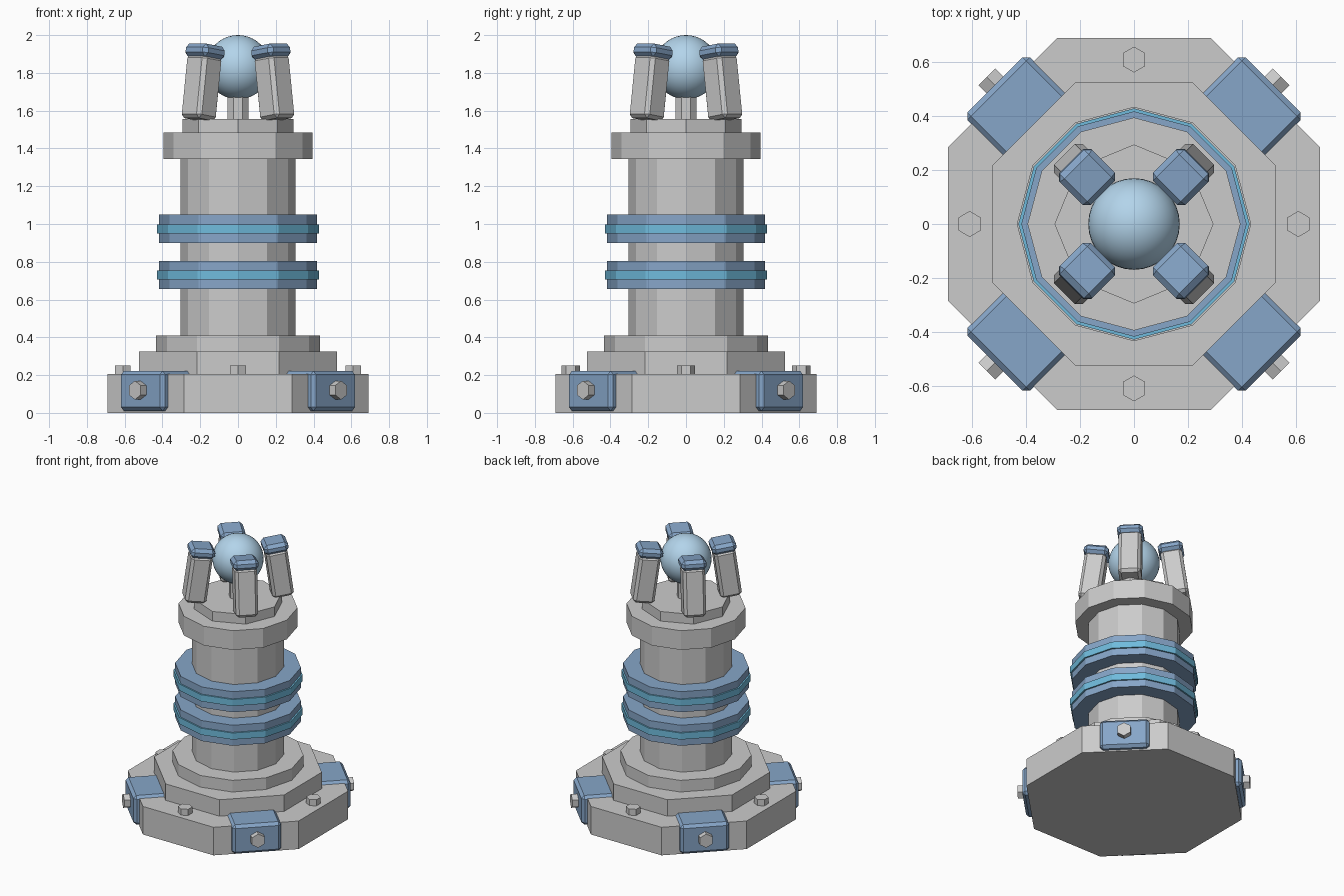
import bpy, bmesh
from math import pi, cos, sin, radians
from mathutils import Matrix

if "Cube" in bpy.data.objects:
    bpy.data.objects.remove(bpy.data.objects["Cube"])


def material(name, rgb):
    m = bpy.data.materials.new(name)
    m.diffuse_color = (*rgb, 1)
    m.use_nodes = True
    m.node_tree.nodes["Principled BSDF"].inputs["Base Color"].default_value = m.diffuse_color
    return m


BLUE = material("blue_paint", (0.24, 0.38, 0.58))
CYAN = material("cyan_glow", (0.16, 0.50, 0.72))
PALE = material("pale_blue", (0.45, 0.66, 0.83))


def finish(name, bm, mat=None, matrix=None):
    bmesh.ops.recalc_face_normals(bm, faces=bm.faces)
    me = bpy.data.meshes.new(name)
    bm.to_mesh(me)
    bm.free()
    ob = bpy.data.objects.new(name, me)
    bpy.context.collection.objects.link(ob)
    if mat:
        me.materials.append(mat)
    if matrix:
        ob.matrix_world = matrix
    return ob


def prism(name, sides, r, z0, z1, phase=0.0, mat=None, matrix=None):
    bm = bmesh.new()
    rings = []
    for z in (z0, z1):
        rings.append([bm.verts.new((r * cos(phase + 2 * pi * i / sides),
                                    r * sin(phase + 2 * pi * i / sides), z))
                      for i in range(sides)])
    lo, hi = rings
    bm.faces.new(lo[::-1])
    bm.faces.new(hi)
    for i in range(sides):
        j = (i + 1) % sides
        bm.faces.new((lo[i], lo[j], hi[j], hi[i]))
    return finish(name, bm, mat, matrix)


def bevel_box(name, size, bevel, matrix, mat=None):
    bm = bmesh.new()
    bmesh.ops.create_cube(bm, size=1, matrix=Matrix.Diagonal((*size, 1)))
    ob = finish(name, bm, mat, matrix)
    mod = ob.modifiers.new("bevel", 'BEVEL')
    mod.width = bevel
    mod.segments = 1
    return ob


# Stepped base
OCT = pi / 8
prism("base_plate", 8, 0.69 / cos(OCT), 0, 0.205, OCT)
prism("base_step", 8, 0.525 / cos(OCT), 0.2, 0.325, OCT)
prism("base_collar", 12, 0.435, 0.32, 0.41)

# Column, head and stem
prism("column", 12, 0.305, 0.4, 1.36)
prism("head_collar", 12, 0.395, 1.345, 1.485)
prism("head_cap", 8, 0.295, 1.48, 1.555)
prism("orb_stem", 8, 0.06, 1.55, 1.71, OCT)

# Blue rings with a bright band around each
for i, z in enumerate((0.655, 0.9)):
    prism(f"ring_{i}", 12, 0.418, z, z + 0.15, mat=BLUE)
    prism(f"ring_band_{i}", 12, 0.429, z + 0.05, z + 0.098, mat=CYAN)

# Orb
bm = bmesh.new()
bmesh.ops.create_uvsphere(bm, u_segments=32, v_segments=20, radius=0.17,
                          matrix=Matrix.Translation((0, 0, 1.83)))
for f in bm.faces:
    f.smooth = True
finish("orb", bm, PALE)

for k in range(4):
    # Bolts on top of the base, on the axes
    a = k * pi / 2
    prism(f"top_bolt_{k}", 6, 0.048, 0.19, 0.25, pi / 2,
          matrix=Matrix.Translation((0.61 * cos(a), 0.61 * sin(a), 0)))

    # Diagonal clamp blocks, each with a side bolt
    turn = Matrix.Rotation(a + pi / 4, 4, 'Z')
    bevel_box(f"clamp_block_{k}", (0.27, 0.33, 0.212), 0.02,
              turn @ Matrix.Translation((0.595, 0, 0.116)), BLUE)
    prism(f"side_bolt_{k}", 6, 0.05, 0.70, 0.772,
          matrix=turn @ Matrix.Translation((0, 0, 0.12)) @ Matrix.Rotation(pi / 2, 4, 'Y'))

    # Leaning claws with blue tips around the orb
    lean = turn @ Matrix.Translation((0.273, 0, 1.722)) @ Matrix.Rotation(radians(-8), 4, 'Y')
    bevel_box(f"claw_{k}", (0.145, 0.15, 0.34), 0.02, lean)
    bevel_box(f"claw_tip_{k}", (0.165, 0.17, 0.07), 0.022,
              lean @ Matrix.Translation((0, 0, 0.192)), BLUE)
